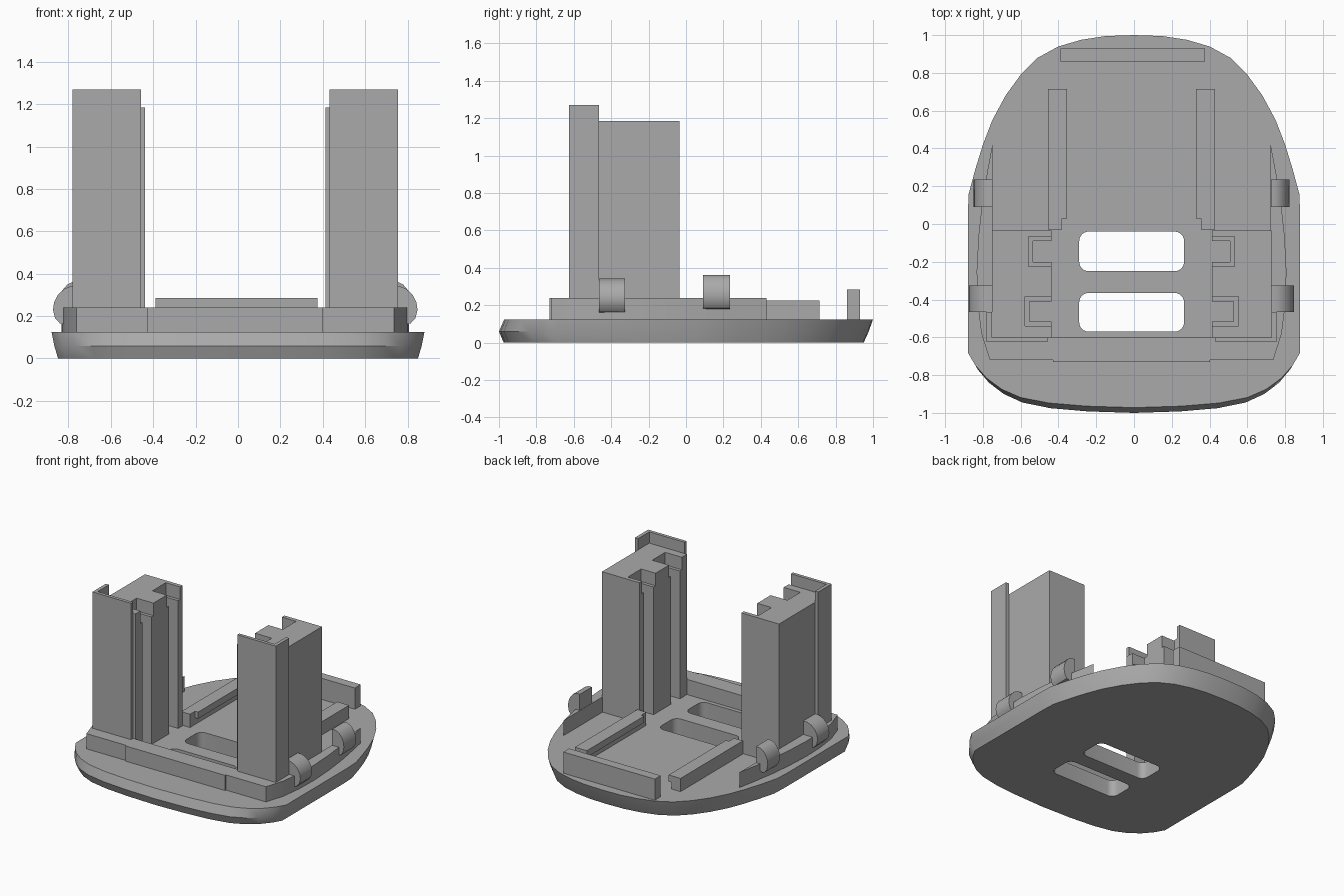
import bpy, bmesh
from mathutils import Vector

if "Cube" in bpy.data.objects:
    bpy.data.objects.remove(bpy.data.objects["Cube"], do_unlink=True)

grey = bpy.data.materials.new("plain_grey")
grey.use_nodes = True
GREY = (0.4, 0.4, 0.4, 1)
grey.diffuse_color = GREY
grey.node_tree.nodes["Principled BSDF"].inputs["Base Color"].default_value = GREY

CX = -0.013      # fittings sit slightly off the plate centre
TOP = 0.125      # top of the base plate


def finish(name, bm):
    bmesh.ops.recalc_face_normals(bm, faces=bm.faces)
    mesh = bpy.data.meshes.new(name)
    bm.to_mesh(mesh)
    bm.free()
    obj = bpy.data.objects.new(name, mesh)
    bpy.context.collection.objects.link(obj)
    mesh.materials.append(grey)
    return obj


def loft(name, rings):
    """Skin matching rings of points and cap both ends."""
    bm = bmesh.new()
    loops = [[bm.verts.new(p) for p in ring] for ring in rings]
    n = len(loops[0])
    for low, high in zip(loops, loops[1:]):
        for i in range(n):
            j = (i + 1) % n
            bm.faces.new((low[i], low[j], high[j], high[i]))
    bm.faces.new(loops[0])
    bm.faces.new(loops[-1])
    return finish(name, bm)


def prism(name, outline, z0, z1):
    return loft(name, [[(x, y, z) for x, y in outline] for z in (z0, z1)])


def box(name, x0, x1, y0, y1, z0, z1):
    return prism(name, [(x0, y0), (x1, y0), (x1, y1), (x0, y1)], z0, z1)


def smooth(obj, angle=0.6):
    bpy.ops.object.select_all(action='DESELECT')
    obj.select_set(True)
    bpy.context.view_layer.objects.active = obj
    bpy.ops.object.shade_smooth_by_angle(angle=angle)


# Base plate: rounded outline, edges tucked in below, lip rounded at the front
half = [(0, 1), (0.15, 0.995), (0.28, 0.975), (0.4, 0.94), (0.51, 0.88), (0.6, 0.79),
        (0.68, 0.68), (0.75, 0.55), (0.8, 0.42), (0.84, 0.29), (0.875, 0.16), (0.88, 0.05),
        (0.88, -0.7), (0.84, -0.77), (0.78, -0.84), (0.7, -0.9), (0.6, -0.945),
        (0.45, -0.975), (0.25, -0.992), (0, -1)]
outline = half + [(-x, y) for x, y in half[-2:0:-1]]


def ring(z, side, back, front):
    return [(x * side, y * (back if y > 0 else front), z) for x, y in outline]


plate = loft("base_plate", [ring(0, 0.965, 0.95, 0.975), ring(0.06, 0.985, 0.977, 1),
                            ring(TOP, 1, 1, 0.972)])

# Two rounded slots through the plate
for y0, y1 in ((-0.25, -0.04), (-0.57, -0.365)):
    cutter = box("slot_cutter", -0.29, 0.265, y0, y1, -0.1, 0.3)
    bm = bmesh.new()
    bm.from_mesh(cutter.data)
    upright = [e for e in bm.edges if abs(e.verts[0].co.z - e.verts[1].co.z) > 0.1]
    bmesh.ops.bevel(bm, geom=upright, offset=0.05, segments=6, profile=0.5, affect='EDGES')
    bm.to_mesh(cutter.data)
    bm.free()
    cut = plate.modifiers.new("slot", 'BOOLEAN')
    cut.object = cutter
    cut.solver = 'EXACT'
    bpy.context.view_layer.objects.active = plate
    bpy.ops.object.modifier_apply(modifier=cut.name)
    bpy.data.objects.remove(cutter, do_unlink=True)
smooth(plate)

# Walls across the front and back
box("front_wall", CX - 0.75, CX + 0.75, -0.72, -0.6, TOP, 0.24)
box("front_wall_panel", CX - 0.415, CX + 0.415, -0.73, -0.72, TOP, 0.24)
box("back_wall", -0.39, 0.375, 0.86, 0.93, TOP, 0.285)

for side, tag in ((1, "left"), (-1, "right")):
    def m(points):
        return [(CX + side * x, y) for x, y in points]

    # Tower body: two inner channels, wider at the mouth than below
    def tower(inset):
        return m([(0.425, -0.6), (0.425, -0.54 + inset), (0.565 - inset, -0.54 + inset),
                  (0.565 - inset, -0.385 - inset), (0.425, -0.385 - inset),
                  (0.425, -0.225 + inset), (0.545 - inset, -0.225 + inset),
                  (0.545 - inset, -0.065 - inset), (0.425, -0.065 - inset),
                  (0.425, -0.035), (0.74, -0.035), (0.74, -0.6)])
    prism(tag + "_tower", tower(0.024), TOP, 1.09)
    prism(tag + "_tower_top", tower(0), 1.09, 1.185)

    # Taller corner flange wrapping the front of the tower
    prism(tag + "_tower_flange", m([(0.445, -0.625), (0.767, -0.625), (0.767, -0.465),
                                    (0.74, -0.465), (0.74, -0.6), (0.445, -0.6)]), 0.24, 1.27)

    # Bowed side rail
    smooth(prism(tag + "_side_rail", m([(0.735, 0.43), (0.765, 0.27), (0.79, 0.12), (0.81, -0.06),
                                        (0.82, -0.25), (0.815, -0.42), (0.795, -0.58),
                                        (0.75, -0.72), (0.735, -0.72)]), TOP, 0.24))

    # Curled clips on the rail
    for label, y0, y1, reach, lift in (("front", -0.465, -0.325, 1, 0),
                                       ("back", 0.09, 0.235, 0.8, 0.02)):
        curl = [(0, 0.2), (0.06, 0.16), (0.09, 0.165), (0.113, 0.19), (0.123, 0.23),
                (0.118, 0.265), (0.1, 0.3), (0.07, 0.328), (0.035, 0.342), (0, 0.342)]
        smooth(loft(f"{tag}_{label}_clip",
                    [[(CX + side * (0.737 + x * reach), y, z + lift) for x, z in curl]
                     for y in (y0, y1)]))

    # Inner guide rail with an overhanging lip
    prism(tag + "_guide_rail", m([(0.367, -0.03), (0.442, -0.03), (0.442, 0.715),
                                  (0.367, 0.715)]), TOP, 0.225)
    prism(tag + "_guide_lip", m([(0.342, 0.03), (0.367, 0.03), (0.367, 0.715),
                                 (0.342, 0.715)]), 0.175, 0.225)
